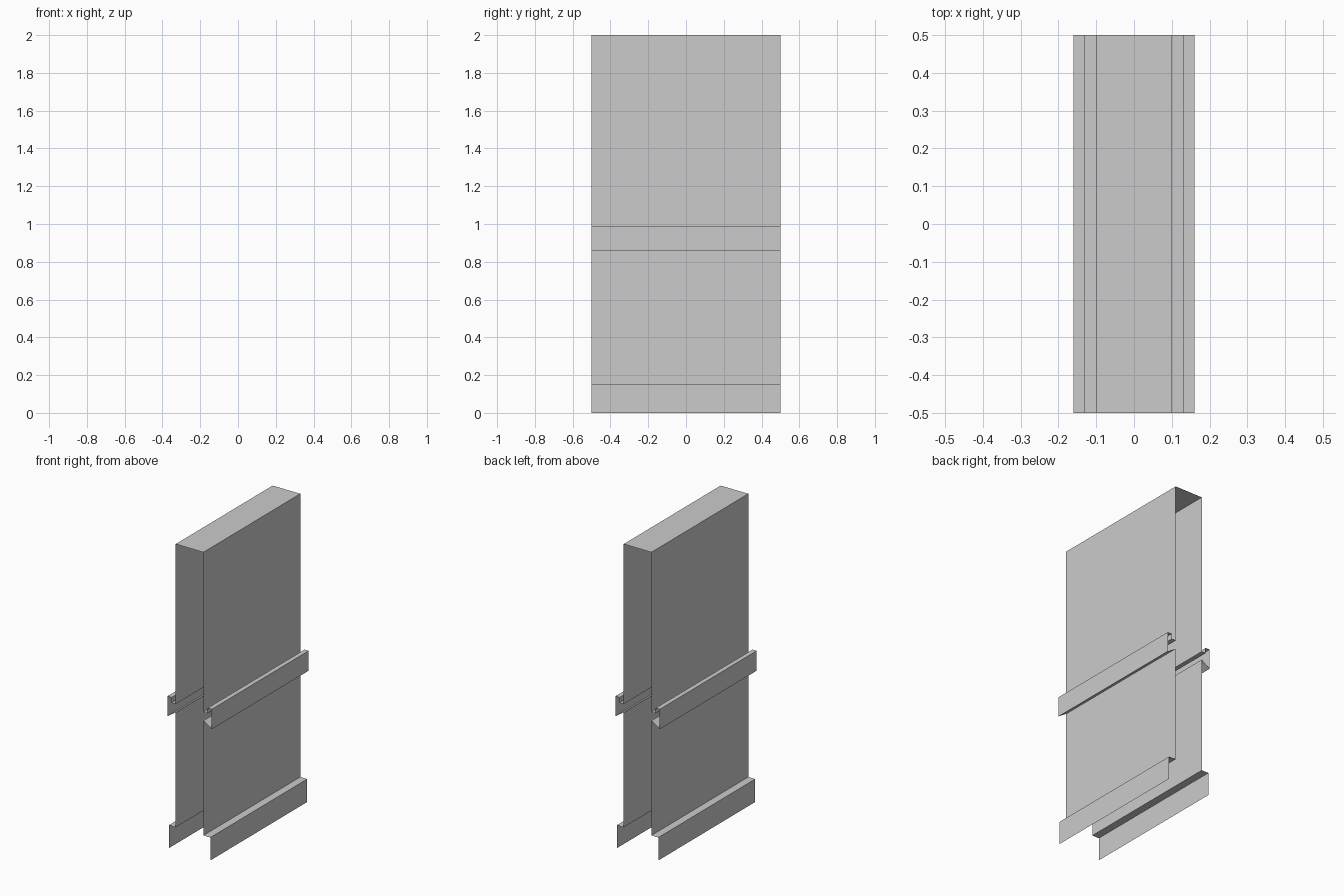
import bpy, bmesh

if "Cube" in bpy.data.objects:
    bpy.data.objects.remove(bpy.data.objects["Cube"])

Y = 0.5  # half length of the wall section

# Right half of the open cross-section (x, z), from floor to top
half = [
    (0.15, 0.0), (0.15, 0.15), (0.10, 0.15),    # skirting board
    (0.10, 0.90),                               # lower wall
    (0.16, 0.86), (0.16, 0.99),                 # chair rail face
    (0.13, 0.99), (0.13, 0.955), (0.10, 0.955), # chair rail step
    (0.10, 2.0),                                # upper wall
]
profile = half + [(-x, z) for x, z in reversed(half)]

# Sweep the profile along y as an open, uncapped strip
bm = bmesh.new()
front = [bm.verts.new((x, -Y, z)) for x, z in profile]
back = [bm.verts.new((x, Y, z)) for x, z in profile]
for i in range(len(profile) - 1):
    bm.faces.new((front[i], back[i], back[i + 1], front[i + 1]))

# Point normals outwards
bm.normal_update()
top = max(bm.faces, key=lambda f: f.calc_center_median().z)
if top.normal.z < 0:
    bmesh.ops.reverse_faces(bm, faces=bm.faces[:])

mesh = bpy.data.meshes.new("panelled_wall")
bm.to_mesh(mesh)
bm.free()
bpy.context.collection.objects.link(bpy.data.objects.new("panelled_wall", mesh))
